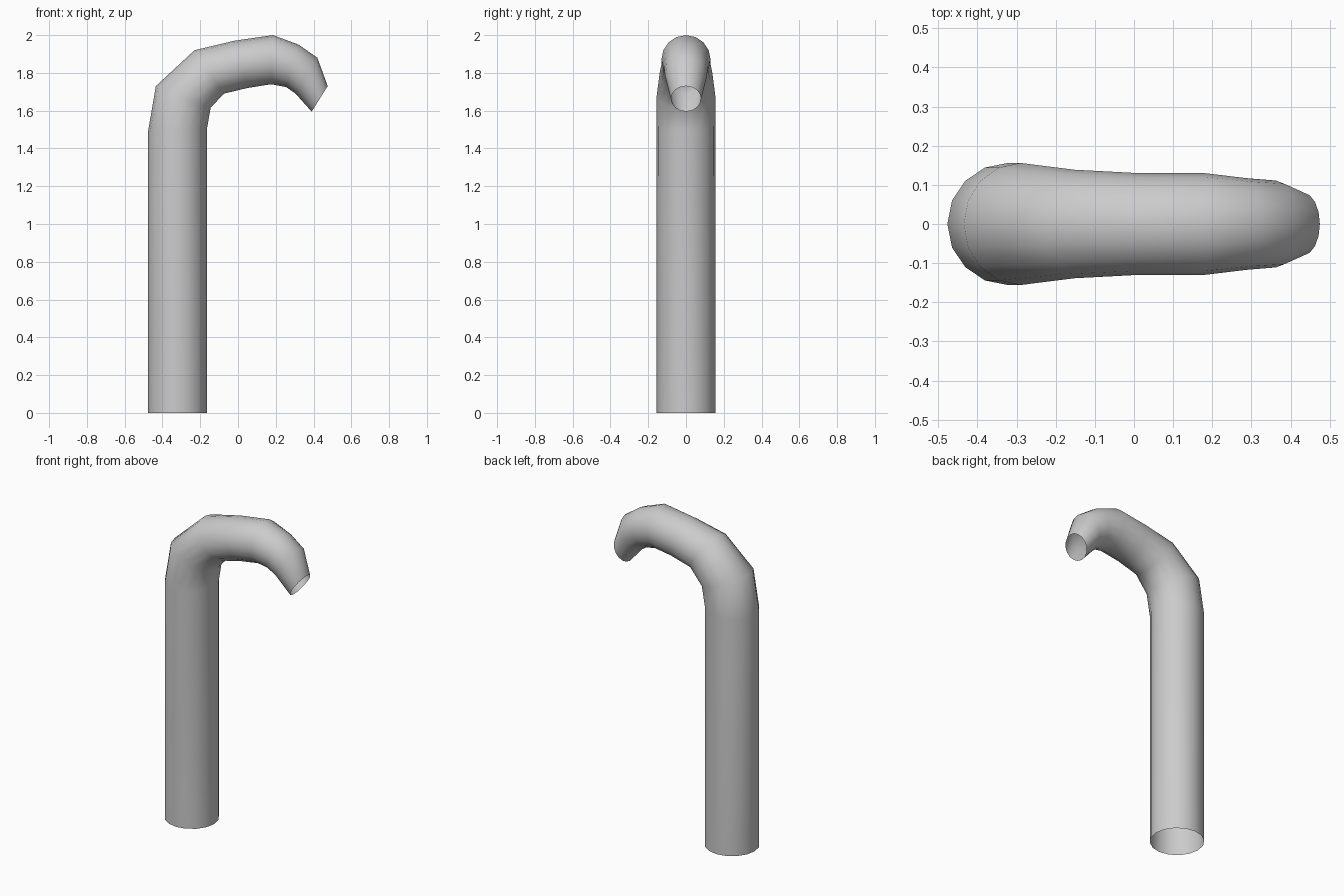
import bpy, bmesh, math
from mathutils import Vector

if "Cube" in bpy.data.objects:
    bpy.data.objects.remove(bpy.data.objects["Cube"])

SIDES = 16

# Each ring of the pipe: outer x, z and inner x, z in the side profile
RINGS = [
    (-0.477, 0.0, -0.165, 0.0),
    (-0.477, 1.485, -0.165, 1.50),
    (-0.435, 1.73, -0.145, 1.615),
    (-0.23, 1.92, -0.075, 1.69),
    (-0.02, 1.97, 0.05, 1.72),
    (0.185, 2.0, 0.175, 1.74),
    (0.32, 1.95, 0.255, 1.725),
    (0.42, 1.88, 0.305, 1.69),
    (0.475, 1.73, 0.39, 1.595),
]

# Bent, tapering pipe with both ends open
bm = bmesh.new()
loops = []
for ox, oz, ix, iz in RINGS:
    outer, inner = Vector((ox, 0, oz)), Vector((ix, 0, iz))
    centre, arm = (outer + inner) / 2, (outer - inner) / 2
    side = Vector((0, arm.length, 0))
    angles = [2 * math.pi * i / SIDES for i in range(SIDES)]
    loops.append([bm.verts.new(centre + arm * math.cos(a) + side * math.sin(a))
                  for a in angles])
for low, high in zip(loops, loops[1:]):
    for i in range(SIDES):
        j = (i + 1) % SIDES
        bm.faces.new((low[j], low[i], high[i], high[j]))

# Make the skin face outward
bm.normal_update()
first = bm.faces[:][0]
if first.normal.dot(first.calc_center_median() - Vector((-0.321, 0, 0.75))) < 0:
    bmesh.ops.reverse_faces(bm, faces=bm.faces[:])
for f in bm.faces:
    f.smooth = True

mesh = bpy.data.meshes.new("bent_pipe")
bm.to_mesh(mesh)
bm.free()
pipe = bpy.data.objects.new("bent_pipe", mesh)
bpy.context.collection.objects.link(pipe)
